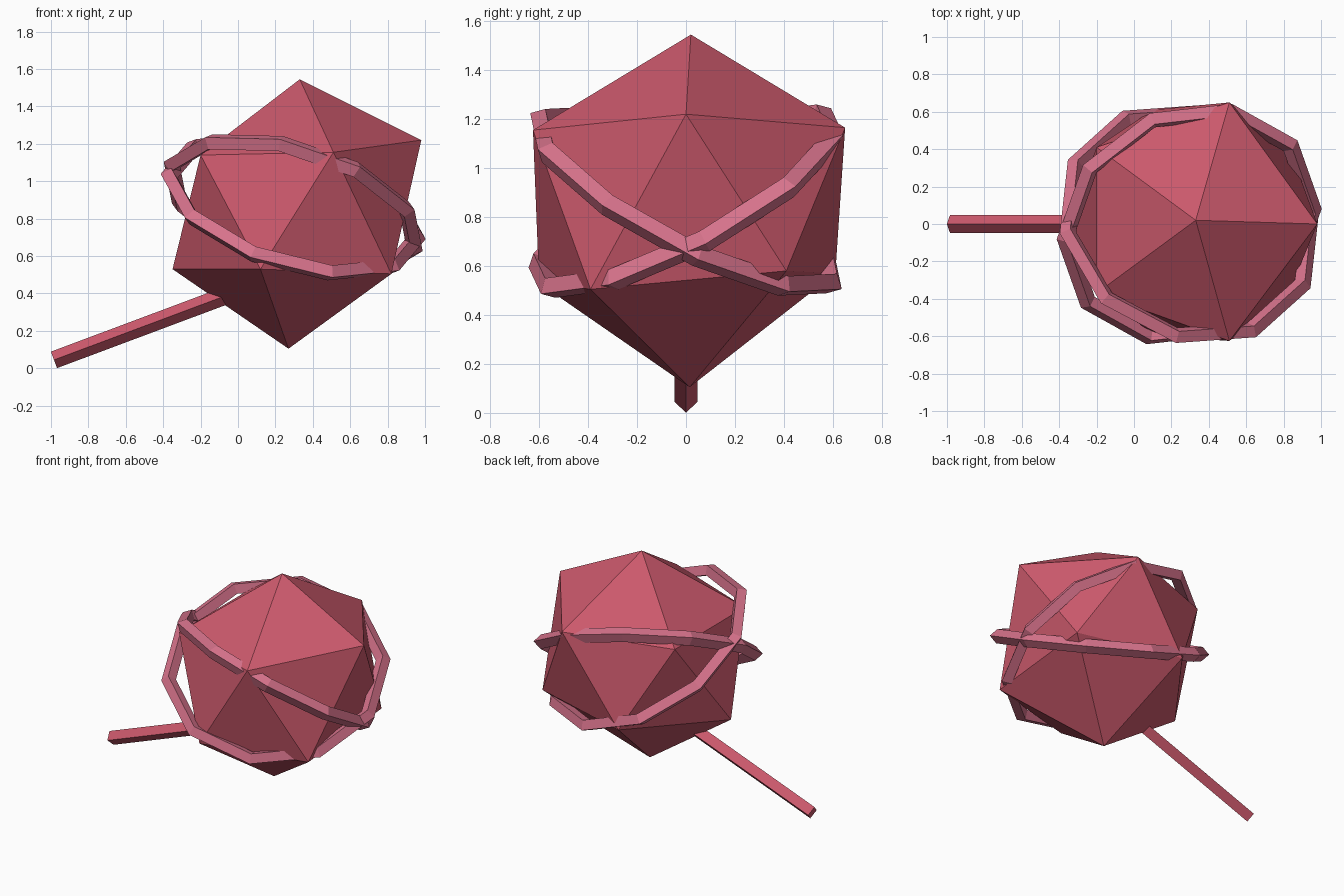
import bpy, bmesh, math
from mathutils import Vector, Matrix

if "Cube" in bpy.data.objects:
    bpy.data.objects.remove(bpy.data.objects["Cube"])


def material(name, color):
    m = bpy.data.materials.new(name)
    m.diffuse_color = (*color, 1)
    m.use_nodes = True
    m.node_tree.nodes["Principled BSDF"].inputs["Base Color"].default_value = m.diffuse_color
    return m


def finish(name, bm, mat):
    bmesh.ops.recalc_face_normals(bm, faces=bm.faces)
    me = bpy.data.meshes.new(name)
    bm.to_mesh(me)
    bm.free()
    me.materials.append(mat)
    ob = bpy.data.objects.new(name, me)
    bpy.context.collection.objects.link(ob)
    return ob


candy = material("candy_red", (0.60, 0.10, 0.15))
stripe = material("stripe_pink", (0.68, 0.17, 0.26))

# Candy head: a slightly uneven icosahedron
points = [
    (0.33, 0.02, 1.545), (0.27, 0.015, 0.105),
    (0.98, 0.0, 1.22), (0.51, 0.65, 1.165), (0.51, -0.625, 1.155),
    (-0.2, 0.41, 1.14), (-0.2, -0.37, 1.14),
    (-0.35, 0.0, 0.53), (0.12, -0.6, 0.53), (0.82, -0.39, 0.505),
    (0.83, 0.41, 0.58), (0.1, 0.61, 0.57),
]
bm = bmesh.new()
for p in points:
    bm.verts.new(p)
bmesh.ops.convex_hull(bm, input=bm.verts)
finish("candy_head", bm, candy)

# Stick: square bar standing on its edge, leaning into the head
length, lean = 1.2, math.radians(20.5)
axis = Vector((math.cos(lean), 0, math.sin(lean)))
bm = bmesh.new()
bmesh.ops.create_cone(bm, cap_ends=True, segments=4, radius1=0.047,
                      radius2=0.047, depth=length)
side = Vector((0, 1, 0))
frame = Matrix((axis.cross(side), side, axis)).transposed().to_4x4()
# one corner of the square points sideways, one straight up
corner = max(bm.verts, key=lambda v: v.co.x)
spin = Matrix.Rotation(-math.atan2(corner.co.y, corner.co.x), 4, 'Z')
place = Matrix.Translation(Vector((-0.984, 0, 0.045)) + axis * length / 2)
bmesh.ops.transform(bm, matrix=place @ frame @ spin, verts=bm.verts)
finish("stick", bm, candy)


# Stripes: two ten-sided hoops with diamond section, tilted to opposite sides
def hoop(name, mirror, phase, major=0.687, minor=0.047, sides=10):
    centre = Vector((0.295, 0, 0.865))
    u = Vector((-0.865, -0.5 * mirror, 0)).normalized()
    v = Vector((-0.426, 0.737 * mirror, 0.522)).normalized()
    n = u.cross(v)
    bm = bmesh.new()
    rings = []
    for i in range(sides):
        a = math.radians(phase) + 2 * math.pi * i / sides
        out = u * math.cos(a) + v * math.sin(a)
        mid = centre + out * major
        rings.append([bm.verts.new(mid + d * minor) for d in (out, n, -out, -n)])
    for i in range(sides):
        a, b = rings[i], rings[(i + 1) % sides]
        for j in range(4):
            k = (j + 1) % 4
            bm.faces.new((a[j], b[j], b[k], a[k]))
    finish(name, bm, stripe)


hoop("stripe_a", 1, -9)
hoop("stripe_b", -1, 2.5)
